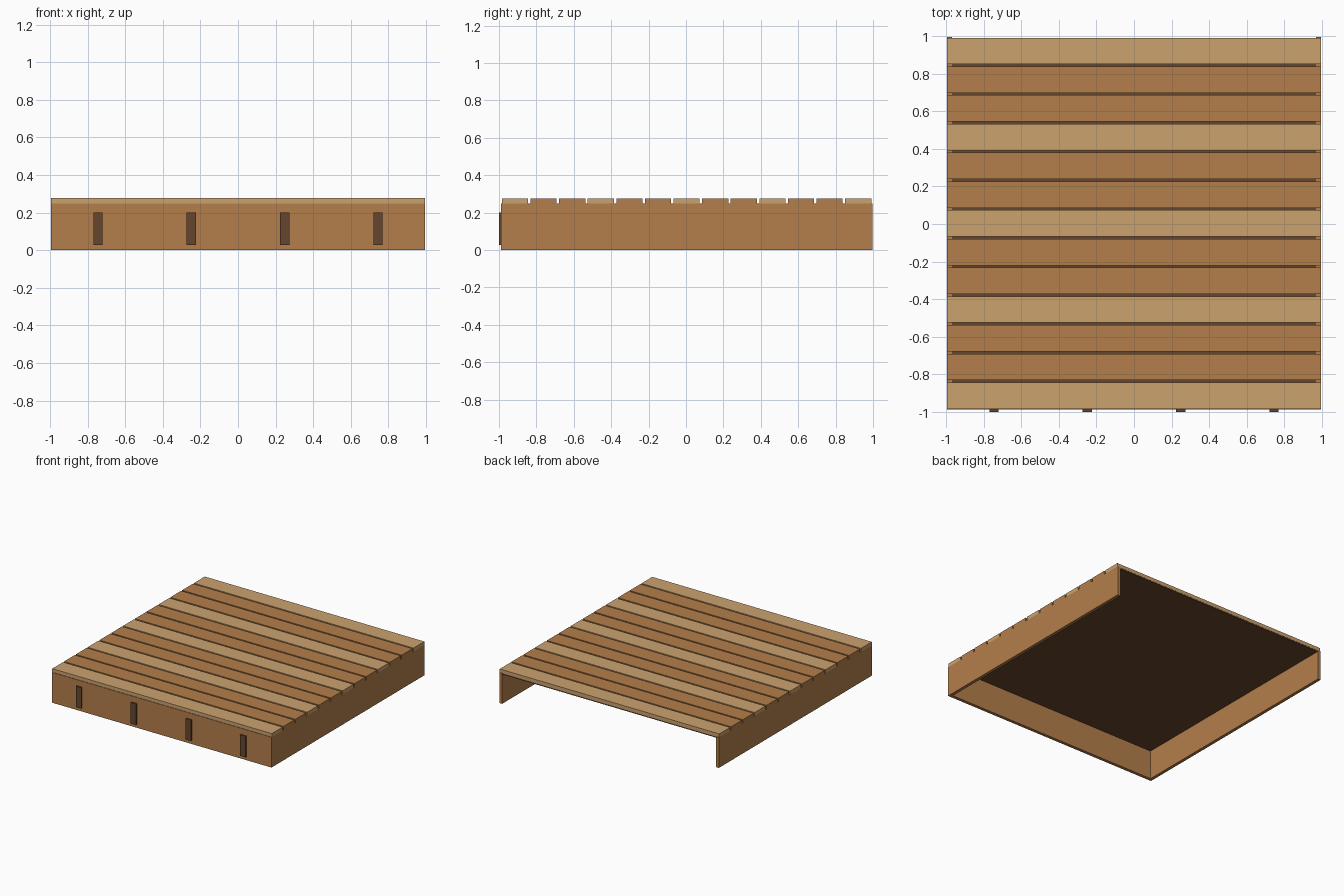
import bpy

if "Cube" in bpy.data.objects:
    bpy.data.objects.remove(bpy.data.objects["Cube"])


def material(name, rgb):
    # sRGB bytes to linear diffuse colour
    lin = [(c / 255 / 12.92) if c < 11 else ((c / 255 + 0.055) / 1.055) ** 2.4 for c in rgb]
    m = bpy.data.materials.new(name)
    m.diffuse_color = (*lin, 1)
    m.use_nodes = True
    m.node_tree.nodes["Principled BSDF"].inputs["Base Color"].default_value = m.diffuse_color
    return m


LIGHT = material("light wood", (203, 162, 111))
MID = material("mid brown wood", (180, 126, 75))
DARK = material("dark brown wood", (101, 70, 45))


def box(name, x, y, z, mat):
    """Axis-aligned box from (min, max) pairs."""
    bpy.ops.mesh.primitive_cube_add(size=1, location=[sum(p) / 2 for p in (x, y, z)])
    ob = bpy.context.object
    ob.name = name
    ob.scale = [p[1] - p[0] for p in (x, y, z)]
    bpy.ops.object.transform_apply(location=False, rotation=False, scale=True)
    ob.data.materials.append(mat)
    return ob


W = 0.995      # half width
TOP = 0.248    # top of the frame

# Frame: front board and two sides, open at the back
box("front_board", (-W, W), (-0.988, -0.962), (0, TOP), MID)
for side, s in (("left", -1), ("right", 1)):
    box(side + "_side_board", sorted((s * W, s * (W - 0.026))), (-0.962, 0.996), (0, TOP), MID)

# Dark sheet under the planks
box("under_deck", (-W + 0.026, W - 0.026), (-0.962, 0.99), (TOP - 0.01, TOP), DARK)

# Deck planks, every third one lighter
for i in range(13):
    y = -0.984 + i * 0.1529
    box(f"deck_plank_{i + 1}", (-W, W), (y, y + 0.14), (TOP, 0.277),
        LIGHT if i % 3 == 0 else MID)

# Dark cleats on the front board
for i, x in enumerate((-0.745, -0.248, 0.248, 0.745)):
    box(f"front_cleat_{i + 1}", (x - 0.025, x + 0.025), (-1.0, -0.988), (0.028, 0.2), DARK)
